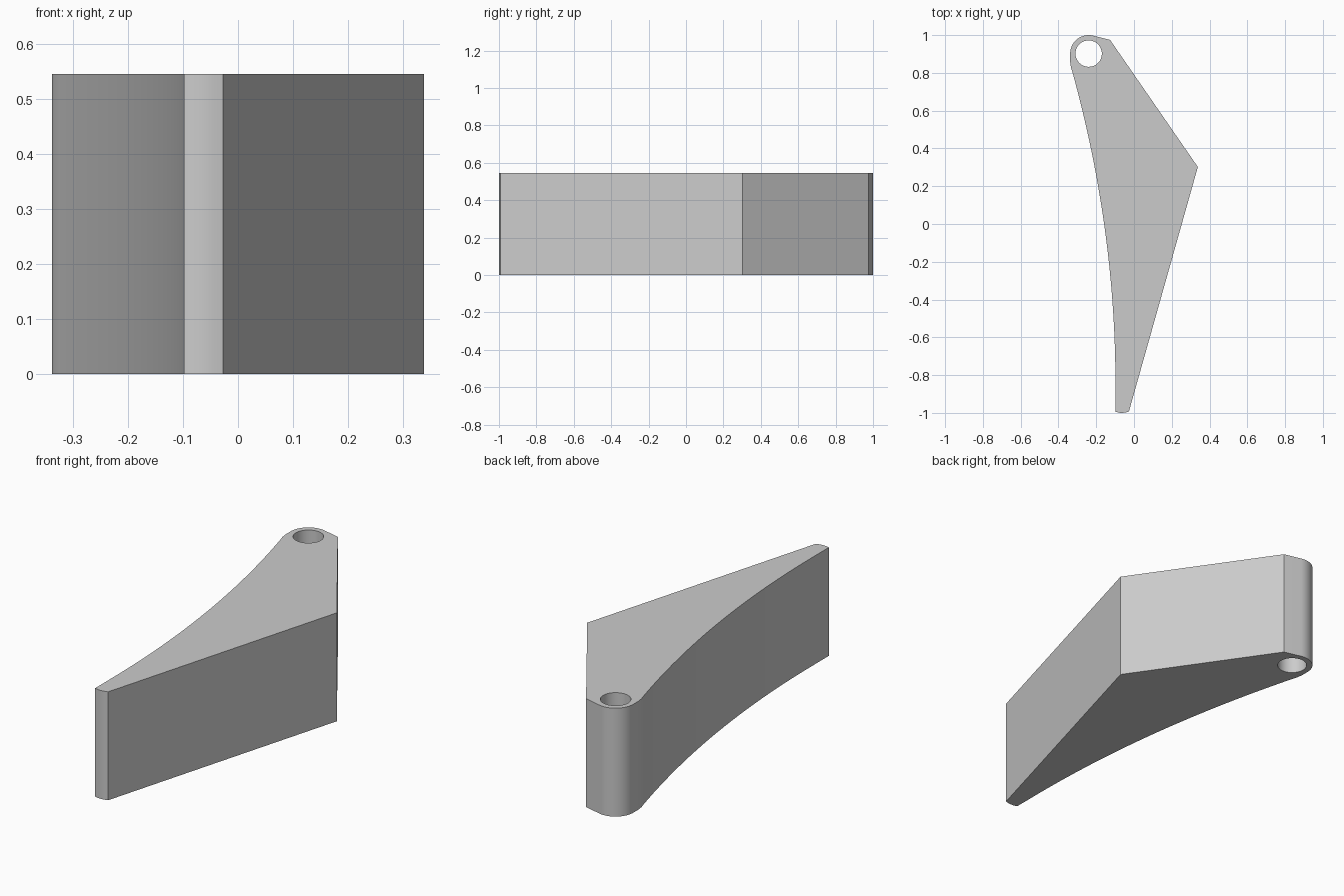
import bpy, bmesh
from math import sin, cos, radians

if "Cube" in bpy.data.objects:
    bpy.data.objects.remove(bpy.data.objects["Cube"])

HEIGHT = 0.545
EYE = (-0.24, 0.902)


def arc(center, radius, start, end, steps):
    """Points along a circular arc, angles in degrees."""
    angles = [radians(start + (end - start) * i / steps) for i in range(steps + 1)]
    return [(center[0] + radius * cos(a), center[1] + radius * sin(a)) for a in angles]


def add_loop(curve, points):
    spline = curve.splines.new('POLY')
    spline.points.add(len(points) - 1)
    for p, (x, y) in zip(spline.points, points):
        p.co = (x, y, 0, 1)
    spline.use_cyclic_u = True


# Outline: rounded eye, shallow concave back, narrow tip, two straight front edges
outline = arc(EYE, 0.098, 76, 180, 16)
outline += [(-0.338, 0.86), (-0.334, 0.83)]
steps = 24
for i in range(steps + 1):
    y = 0.80 + (-0.85 - 0.80) * i / steps
    outline.append((-0.098 - (y + 0.85) ** 2 / 12.0, y))
outline += [(-0.098, -0.994), (-0.08, -0.999), (-0.063, -1.0), (-0.045, -0.998), (-0.027, -0.993)]
outline += [(0.338, 0.302), (-0.127, 0.975)]

# Flat filled curve with the pin hole, extruded to full height
curve = bpy.data.curves.new("wedge_profile", 'CURVE')
curve.dimensions = '2D'
curve.fill_mode = 'BOTH'
curve.extrude = HEIGHT / 2
add_loop(curve, outline)
add_loop(curve, arc(EYE, 0.07, 0, 348.75, 31))
helper = bpy.data.objects.new("wedge_profile", curve)
bpy.context.collection.objects.link(helper)
bpy.context.view_layer.update()

# Convert to a welded solid standing on the floor
mesh = bpy.data.meshes.new_from_object(helper.evaluated_get(bpy.context.evaluated_depsgraph_get()))
bpy.data.objects.remove(helper)
bm = bmesh.new()
bm.from_mesh(mesh)
bmesh.ops.remove_doubles(bm, verts=bm.verts, dist=0.0001)
bmesh.ops.translate(bm, verts=bm.verts, vec=(0, 0, HEIGHT / 2))
bmesh.ops.recalc_face_normals(bm, faces=bm.faces)
bm.to_mesh(mesh)
bm.free()

wedge = bpy.data.objects.new("hinged_wedge", mesh)
bpy.context.collection.objects.link(wedge)
bpy.context.view_layer.objects.active = wedge
wedge.select_set(True)
bpy.ops.object.shade_smooth_by_angle(angle=radians(25))
